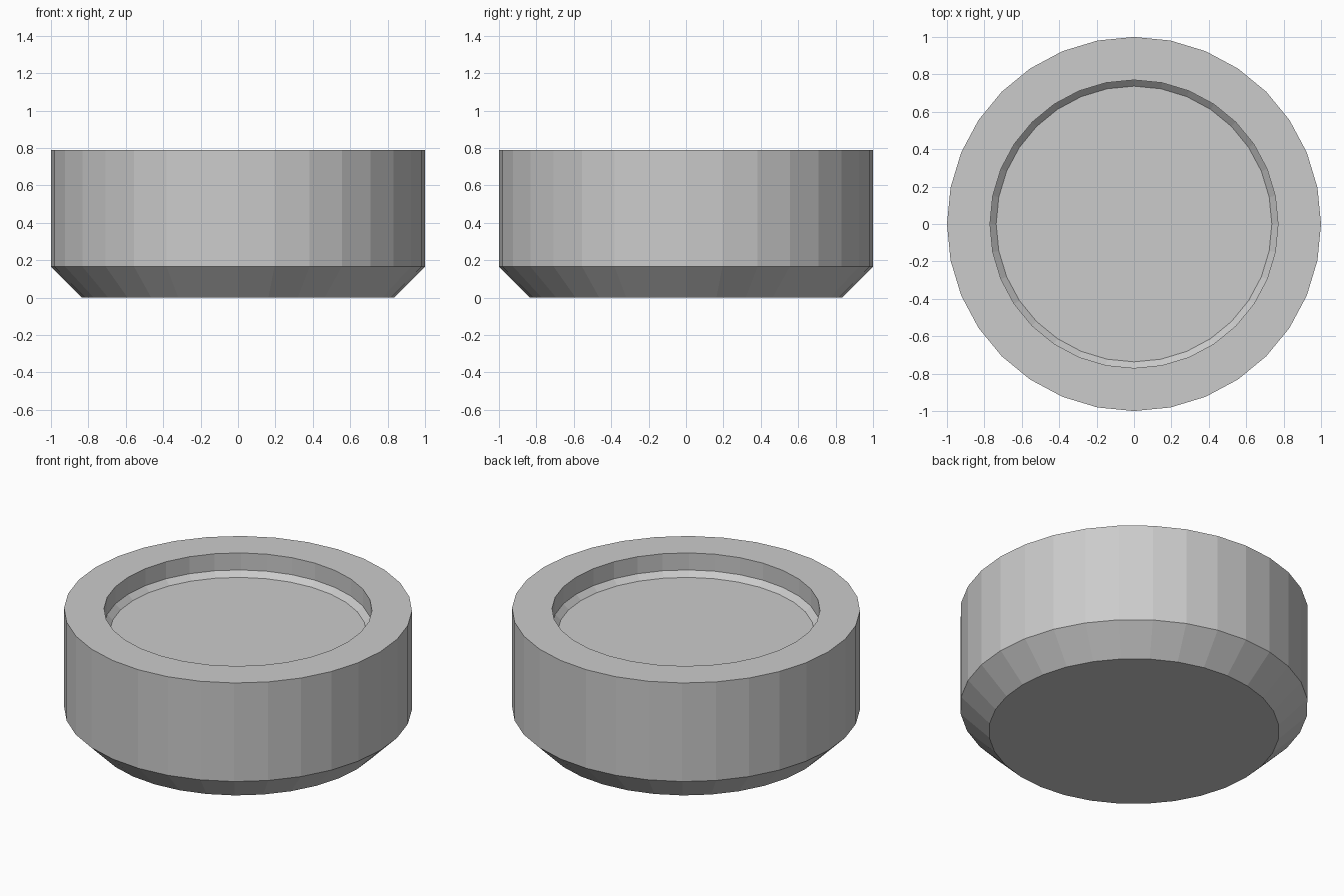
import bpy, bmesh, math

if "Cube" in bpy.data.objects:
    bpy.data.objects.remove(bpy.data.objects["Cube"])

SIDES = 32

# Profile (radius, height) from the underside, up the outside and into the recess
PROFILE = [
    (0.835, 0.0),    # base edge
    (1.0, 0.165),    # top of lower chamfer
    (1.0, 0.79),     # outer rim
    (0.77, 0.79),    # inner rim
    (0.77, 0.682),   # foot of recess wall
    (0.737, 0.65),   # recess floor edge
]

grey = bpy.data.materials.new("light grey")
grey.diffuse_color = (0.6, 0.6, 0.6, 1.0)
grey.use_nodes = True
grey.node_tree.nodes["Principled BSDF"].inputs["Base Color"].default_value = grey.diffuse_color


def lathe(name, profile, material):
    """Closed turned solid with flat n-gon caps at both profile ends."""
    bm = bmesh.new()
    rings = []
    for r, z in profile:
        angles = [2 * math.pi * i / SIDES for i in range(SIDES)]
        rings.append([bm.verts.new((r * math.cos(a), r * math.sin(a), z)) for a in angles])
    for low, high in zip(rings, rings[1:]):
        for i in range(SIDES):
            j = (i + 1) % SIDES
            bm.faces.new((low[i], low[j], high[j], high[i]))
    bm.faces.new(rings[0][::-1])
    bm.faces.new(rings[-1])
    bmesh.ops.recalc_face_normals(bm, faces=bm.faces)
    mesh = bpy.data.meshes.new(name)
    bm.to_mesh(mesh)
    bm.free()
    mesh.materials.append(material)
    obj = bpy.data.objects.new(name, mesh)
    bpy.context.collection.objects.link(obj)
    return obj


# Round cap with chamfered base and recessed top
lathe("recessed_round_cap", PROFILE, grey)
